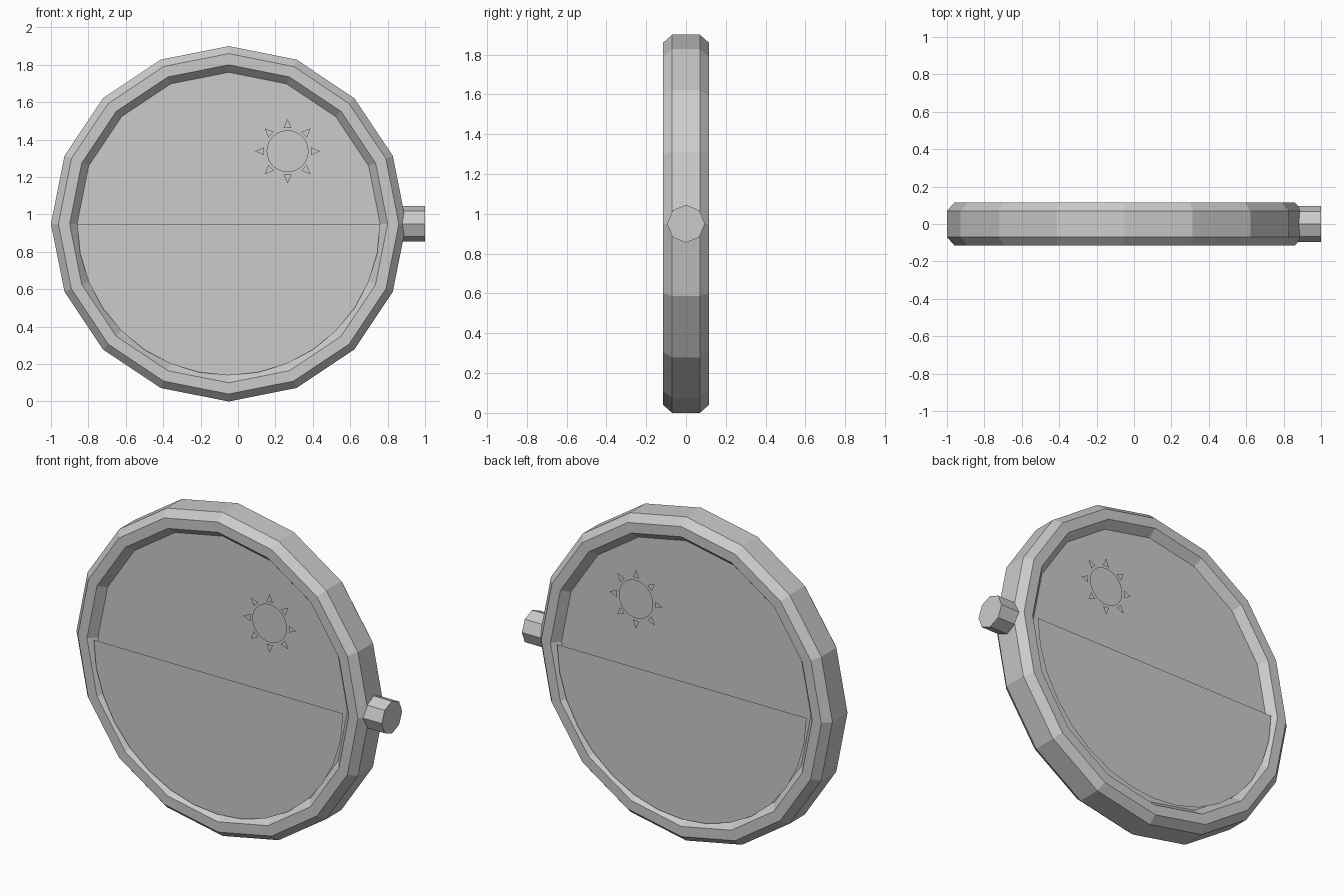
import bpy, bmesh, math

if "Cube" in bpy.data.objects:
    bpy.data.objects.remove(bpy.data.objects["Cube"])

CX, CZ = -0.05, 0.95          # centre of the round case

grey = bpy.data.materials.new("plain_grey")
grey.diffuse_color = (0.6, 0.6, 0.6, 1)
grey.use_nodes = True
grey.node_tree.nodes["Principled BSDF"].inputs["Base Color"].default_value = grey.diffuse_color


def make_object(name, bm):
    mesh = bpy.data.meshes.new(name)
    bm.to_mesh(mesh)
    bm.free()
    mesh.materials.append(grey)
    obj = bpy.data.objects.new(name, mesh)
    bpy.context.collection.objects.link(obj)
    return obj


def polar(cx, cz, r, a, y):
    return (cx + r * math.cos(a), y, cz + r * math.sin(a))


def flat_face(bm, points, side):
    # counter-clockwise points seen from the front face -y
    verts = [bm.verts.new(p) for p in points]
    bm.faces.new(verts if side < 0 else verts[::-1])


# Case ring: eight-sided profile (radius, y) swept round 16 segments
half = [(0.95, 0.07), (0.91, 0.115), (0.85, 0.115), (0.81, 0.07)]
profile = half + [(r, -y) for r, y in reversed(half)]
bm = bmesh.new()
rings = [[bm.verts.new(polar(CX, CZ, r, math.tau * i / 16, y)) for r, y in profile]
         for i in range(16)]
for i in range(16):
    a, b = rings[i], rings[(i + 1) % 16]
    for j in range(8):
        k = (j + 1) % 8
        bm.faces.new((a[j], a[k], b[k], b[j]))
bmesh.ops.recalc_face_normals(bm, faces=bm.faces)
make_object("case_ring", bm)

# Side knob: octagonal stub
bm = bmesh.new()
ends = [[bm.verts.new((x, 0.095 * math.sin(math.tau * i / 8),
                       CZ + 0.095 * math.cos(math.tau * i / 8))) for i in range(8)]
        for x in (0.84, 1.0)]
for i in range(8):
    k = (i + 1) % 8
    bm.faces.new((ends[0][i], ends[0][k], ends[1][k], ends[1][i]))
for e in ends:
    bm.faces.new(e)
bmesh.ops.recalc_face_normals(bm, faces=bm.faces)
make_object("side_knob", bm)

# Dial, lower half plate and sun on both the front and the back
for side, label in ((-1, "front"), (1, "back")):
    bm = bmesh.new()
    flat_face(bm, [polar(CX, CZ, 0.81, math.tau * i / 32, side * 0.07)
                   for i in range(32)], side)
    make_object(label + "_dial", bm)

    bm = bmesh.new()
    flat_face(bm, [polar(CX, CZ, 0.81, math.pi + math.pi * i / 16, side * 0.11)
                   for i in range(17)], side)
    make_object(label + "_half_plate", bm)

    sx, sz, y = 0.265, 1.338, side * 0.085
    bm = bmesh.new()
    flat_face(bm, [polar(sx, sz, 0.112, math.tau * i / 32, y) for i in range(32)], side)
    make_object(label + "_sun_disc", bm)

    bm = bmesh.new()
    for i in range(8):
        a = math.tau * i / 8
        flat_face(bm, [polar(sx, sz, 0.127, a - 0.165, y),
                       polar(sx, sz, 0.173, a, y),
                       polar(sx, sz, 0.127, a + 0.165, y)], side)
    make_object(label + "_sun_rays", bm)
